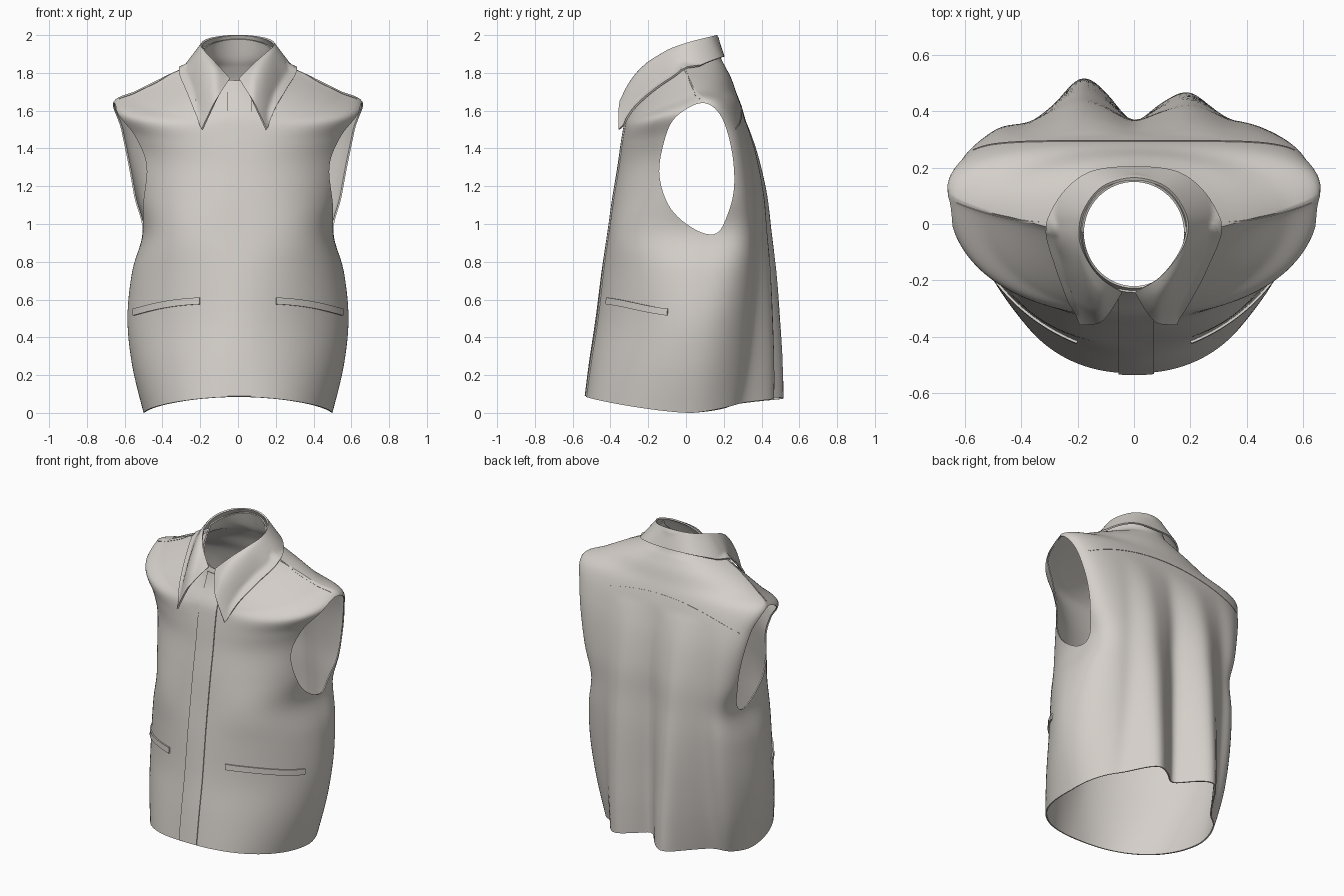
import bpy, bmesh, math
from mathutils import Vector
from mathutils.bvhtree import BVHTree

if "Cube" in bpy.data.objects:
    bpy.data.objects.remove(bpy.data.objects["Cube"])

# One fabric colour
COLOUR = (0.66, 0.625, 0.585, 1)
cloth = bpy.data.materials.new("warm_grey_cloth")
cloth.use_nodes = True
cloth.diffuse_color = COLOUR
bsdf = next(n for n in cloth.node_tree.nodes if n.type == 'BSDF_PRINCIPLED')
bsdf.inputs["Base Color"].default_value = COLOUR


def clamp(value):
    return min(max(value, 0), 1)


def spline(pts, n, closed=False):
    """Smooth curve through tuples of any length, n steps per span."""
    out, m = [], len(pts)
    for i in range(m if closed else m - 1):
        ids = [i - 1, i, i + 1, i + 2]
        a, b, c, d = [pts[k % m] if closed else pts[min(max(k, 0), m - 1)] for k in ids]
        for k in range(n):
            t = k / n
            out.append(tuple(
                q + t / 2 * (r - p + t * (2 * p - 5 * q + 4 * r - s + t * (3 * (q - r) + s - p)))
                for p, q, r, s in zip(a, b, c, d)))
    return out if closed else out + [tuple(pts[-1])]


def grid_faces(rows, cols, wrap=False):
    return [(i * cols + j, i * cols + (j + 1) % cols,
             (i + 1) * cols + (j + 1) % cols, (i + 1) * cols + j)
            for i in range(rows - 1) for j in range(cols if wrap else cols - 1)]


def make(name, verts, faces):
    mesh = bpy.data.meshes.new(name)
    mesh.from_pydata(verts, [], faces)
    mesh.materials.append(cloth)
    ob = bpy.data.objects.new(name, mesh)
    bpy.context.collection.objects.link(ob)
    return ob


def activate(ob):
    bpy.ops.object.select_all(action='DESELECT')
    ob.select_set(True)
    bpy.context.view_layer.objects.active = ob


def thicken(ob, thickness, offset):
    mod = ob.modifiers.new("thickness", 'SOLIDIFY')
    mod.thickness, mod.offset = thickness, offset
    activate(ob)
    bpy.ops.object.modifier_apply(modifier=mod.name)


def smooth(ob):
    activate(ob)
    bpy.ops.object.shade_smooth_by_angle(angle=math.radians(40))


# Body rings: side z, front z, back z, half width, front y, back y, middle y,
# front squareness, back squareness
RINGS = [
    (0, .085, .085, .50, -.53, .41, .02, 2.2, 2),
    (.25, .28, .28, .56, -.505, .41, .03, 1.9, 2.1),
    (.5, .5, .5, .585, -.472, .405, .04, 1.75, 2.4),
    (.75, .75, .75, .56, -.44, .40, .07, 2, 3),
    (.96, .95, .96, .505, -.41, .39, .13, 2.6, 3.8),
    (1.15, 1.13, 1.15, .555, -.385, .385, .18, 2.3, 3.2),
    (1.35, 1.3, 1.35, .595, -.357, .36, .19, 2.1, 3),
    (1.5, 1.42, 1.5, .625, -.34, .328, .17, 2.2, 2.8),
    (1.645, 1.51, 1.62, .66, -.325, .295, .11, 2.25, 2.3),
    (1.705, 1.56, 1.70, .54, -.315, .265, .05, 2, 2.1),
    (1.765, 1.60, 1.77, .42, -.295, .24, .02, 2, 2.1),
    (1.815, 1.64, 1.83, .31, -.272, .21, -.01, 2, 2.1),
    (1.865, 1.69, 1.88, .215, -.25, .185, -.03, 2, 2),
    (1.93, 1.76, 1.98, .185, -.228, .157, -.03, 2, 2)]
# Hanging folds across the back: x, depth, width
FOLDS = [(-.19, .14, .11), (0, -.06, .06), (.2, .09, .1), (.34, -.015, .05),
         (-.38, -.02, .05), (-.49, .03, .06)]
SEGMENTS = 160


def ring_point(ring, t):
    zs, zf, zb, w, yf, yb, cy, nf, nb = ring
    c, s = math.cos(t), math.sin(t)
    n = nb if s > 0 else nf
    r = (abs(c) ** n + abs(s) ** n) ** (-1 / n)
    x = w * c * r
    if s > 0:
        y = cy + (yb - cy) * s * r
        z = zs + (zb - zs) * s ** 1.5
        fade = max(0, 1 - z / 1.55) ** .8 * min(1, 2 * s)
        y += fade * sum(a * math.exp(-((x - fx) / fw) ** 2) for fx, a, fw in FOLDS)
    else:
        y = cy + (cy - yf) * s * r
        z = zs + (zf - zs) * abs(s) ** (1.5 - .75 * clamp((zs - 1.4) / .3))
    return (x, y, z)


rings = spline(RINGS, 6)
verts = [ring_point(r, 2 * math.pi * j / SEGMENTS) for r in rings for j in range(SEGMENTS)]
faces = grid_faces(len(rings), SEGMENTS, wrap=True)
surface = BVHTree.FromPolygons([Vector(v) for v in verts], faces)
body = make("vest_body", verts, faces)
thicken(body, .008, -1)

# Armholes cut through both sides
ARMHOLE = [(.08, 1.64), (-.06, 1.56), (-.12, 1.42), (-.14, 1.25), (-.08, 1.08), (.05, .97),
           (.16, .95), (.22, 1.05), (.255, 1.2), (.24, 1.4), (.18, 1.58)]
outline = spline(ARMHOLE, 6, closed=True)
count = len(outline)
for side in (-1, 1):
    pts = [(side * x, y, z) for x in (.3, 1) for y, z in outline]
    caps = [tuple(range(count)), tuple(range(2 * count - 1, count - 1, -1))]
    cutter = make("armhole_cutter", pts, grid_faces(2, count, wrap=True) + caps)
    cutter.hide_render = True
    bm = bmesh.new()
    bm.from_mesh(cutter.data)
    bmesh.ops.recalc_face_normals(bm, faces=bm.faces)
    bm.to_mesh(cutter.data)
    bm.free()
    mod = body.modifiers.new("armhole", 'BOOLEAN')
    mod.operation, mod.solver, mod.object = 'DIFFERENCE', 'EXACT', cutter
    activate(body)
    bpy.ops.object.modifier_apply(modifier=mod.name)
    bpy.data.objects.remove(cutter)
smooth(body)

# Pointed collar: fold line and outer edge, from centre back to front
FOLD_LINE = [(0, .16, 2), (.11, .13, 1.99), (.175, .05, 1.97), (.19, -.03, 1.945),
             (.165, -.11, 1.91), (.105, -.19, 1.85), (.025, -.24, 1.768)]
EDGE_LINE = [(0, .2, 1.885), (.16, .18, 1.88), (.265, .09, 1.845), (.3, -.02, 1.79),
             (.257, -.13, 1.695), (.213, -.24, 1.6), (.17, -.355, 1.5)]


def both_sides(half):
    return spline([(-x, y, z) for x, y, z in half[:0:-1]] + half, 8)


top, edge = both_sides(FOLD_LINE), both_sides(EDGE_LINE)
STEPS = 14
verts = []
for i in range(STEPS + 1):
    v = i / STEPS
    for a, b in zip(top, edge):
        p = Vector(a).lerp(Vector(b), v)
        front = clamp(-p.y / .25)
        # The front rolls forward and laps slightly to one side
        roll = front * math.sin(math.pi * v ** .65) * clamp(abs(p.x) / .1)
        p += Vector((-.02 * front, -.055 * roll, .02 * roll))
        if i > 1:
            loc, normal, _, _ = surface.find_nearest(p)
            if (p - loc).dot(normal) < .012:
                p = loc + normal * .012
        verts.append(p)
collar = make("collar", verts, grid_faces(STEPS + 1, len(top)))
thicken(collar, .01, 0)
smooth(collar)


def ribbon(name, place, ray, cols, rows, lift, thickness):
    """Strip laid on the body; place(u, v) gives each ray's start."""
    pts = []
    for j in range(rows + 1):
        for i in range(cols + 1):
            start = Vector(place(i / cols, j / rows))
            loc, normal, _, _ = surface.ray_cast(start, Vector(ray))
            if loc is None:
                loc, normal, _, _ = surface.find_nearest(start)
            pts.append(loc + normal * lift)
    ob = make(name, pts, grid_faces(rows + 1, cols + 1))
    thicken(ob, thickness, 0)
    smooth(ob)


# Front placket, overlapping to the right
ribbon("front_placket", lambda u, v: (-.055 + .125 * u, -2, .088 + 1.645 * v),
       (0, 1, 0), 4, 50, .003, .008)

# Slanted welt pockets and shoulder seams
for side, label in ((-1, "right"), (1, "left")):
    ribbon(label + "_pocket_welt",
           lambda u, v: (side * (.2 + .35 * u), -2,
                         .575 - .06 * u + .012 * math.sin(math.pi * u) + .036 * v),
           (0, 1, 0), 20, 2, .004, .01)
    ribbon(label + "_shoulder_seam",
           lambda u, v: (side * (.28 + .35 * u), .07 * u ** 2 + .006 * v, 3),
           (0, 0, -1), 16, 1, .001, .003)

# Yoke seam across the upper back
ribbon("yoke_seam", lambda u, v: (1.14 * (u - .5), 2, 1.62 - .48 * (u - .5) ** 2 + .008 * v),
       (0, -1, 0), 48, 1, .001, .003)
